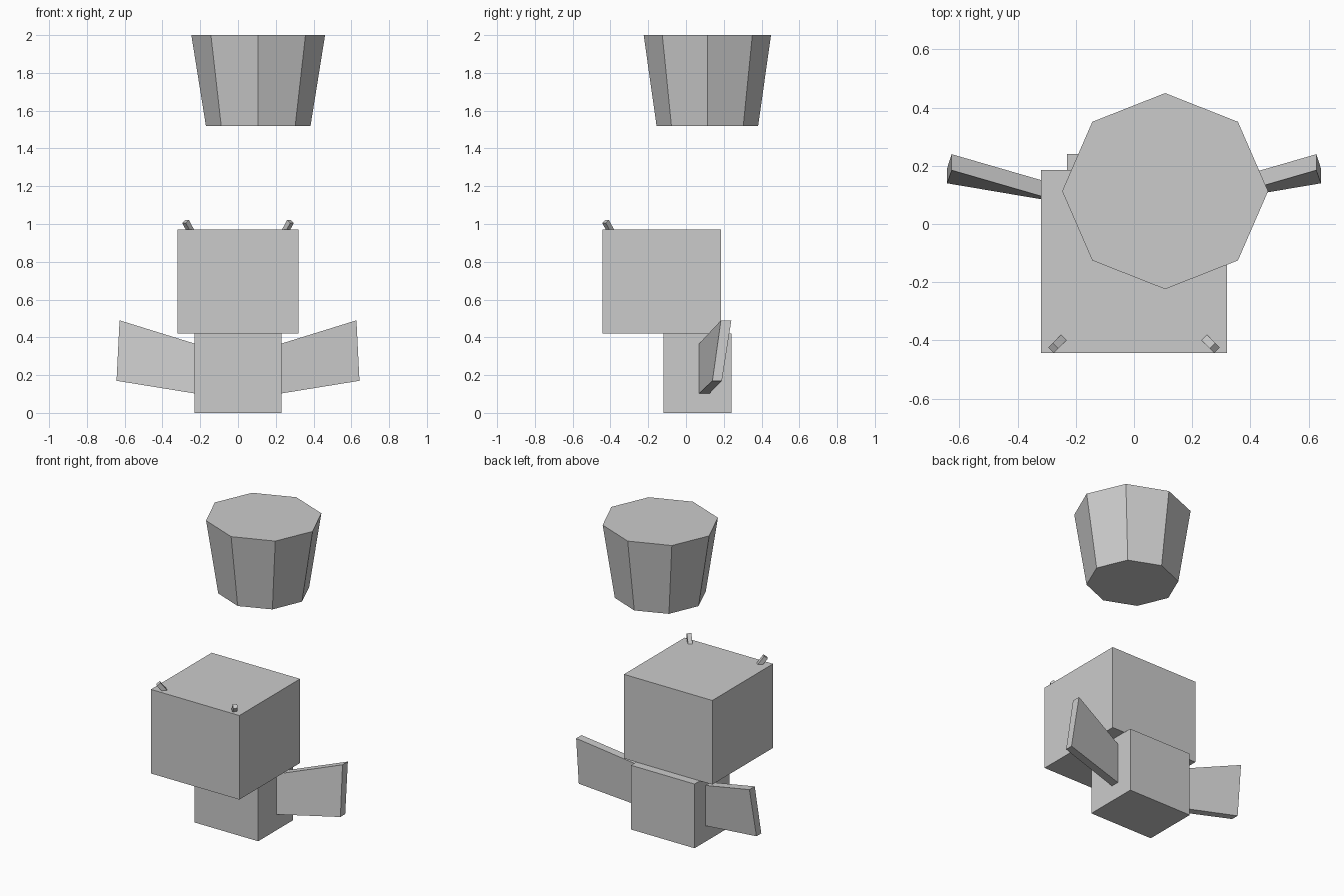
import bpy, bmesh
from mathutils import Vector

if "Cube" in bpy.data.objects:
    bpy.data.objects.remove(bpy.data.objects["Cube"])

grey = bpy.data.materials.new("plain grey")
grey.diffuse_color = (0.6, 0.6, 0.6, 1)
grey.use_nodes = True
grey.node_tree.nodes["Principled BSDF"].inputs["Base Color"].default_value = grey.diffuse_color


def loft(name, start, end, mirror=False):
    """Closed solid between two rings with the same number of points."""
    bm = bmesh.new()
    a = [bm.verts.new(p) for p in start]
    b = [bm.verts.new(p) for p in end]
    n = len(a)
    bm.faces.new(a[::-1])
    bm.faces.new(b)
    for i in range(n):
        j = (i + 1) % n
        bm.faces.new((a[i], a[j], b[j], b[i]))
    bmesh.ops.recalc_face_normals(bm, faces=bm.faces)
    me = bpy.data.meshes.new(name)
    bm.to_mesh(me)
    bm.free()
    me.materials.append(grey)
    ob = bpy.data.objects.new(name, me)
    bpy.context.collection.objects.link(ob)
    if mirror:
        ob.modifiers.new("mirror", 'MIRROR')
    return ob


def box(name, x, y0, y1, z0, z1):
    ring = [(-x, y0), (x, y0), (x, y1), (-x, y1)]
    return loft(name, [(*p, z0) for p in ring], [(*p, z1) for p in ring])


def octagon(rx, ry, z, cx=0.107, cy=0.113):
    d = 0.7071
    unit = [(1, 0), (d, d), (0, 1), (-d, d), (-1, 0), (-d, -d), (0, -1), (d, -d)]
    return [(cx + rx * u, cy + ry * v, z) for u, v in unit]


# Body and head blocks
box("body", 0.23, -0.12, 0.24, 0, 0.42)
box("head", 0.32, -0.443, 0.185, 0.42, 0.97)

# Floating tapered bucket
loft("bucket", octagon(0.277, 0.269, 1.52), octagon(0.354, 0.337, 2.0))

# Flared arms, swept backwards and twisted
loft("arms",
     [(0.23, 0.07, 0.103), (0.23, 0.125, 0.103), (0.23, 0.125, 0.367), (0.23, 0.07, 0.367)],
     [(0.643, 0.14, 0.17), (0.643, 0.19, 0.17), (0.627, 0.24, 0.49), (0.627, 0.185, 0.49)],
     mirror=True)

# Small stubs leaning outwards on the front corners of the head
axis = Vector((0.028, -0.028, 0.052))
out = Vector((0.0158, -0.0158, -0.0172))
side = Vector((0.0095, 0.0095, 0))
base = Vector((0.242, -0.39, 0.97))
tip = base + axis
root = base - axis * 0.6
loft("head_stubs",
     [root - side, root + side, root + side + out, root - side + out],
     [tip - side, tip + side, tip + side + out, tip - side + out],
     mirror=True)
